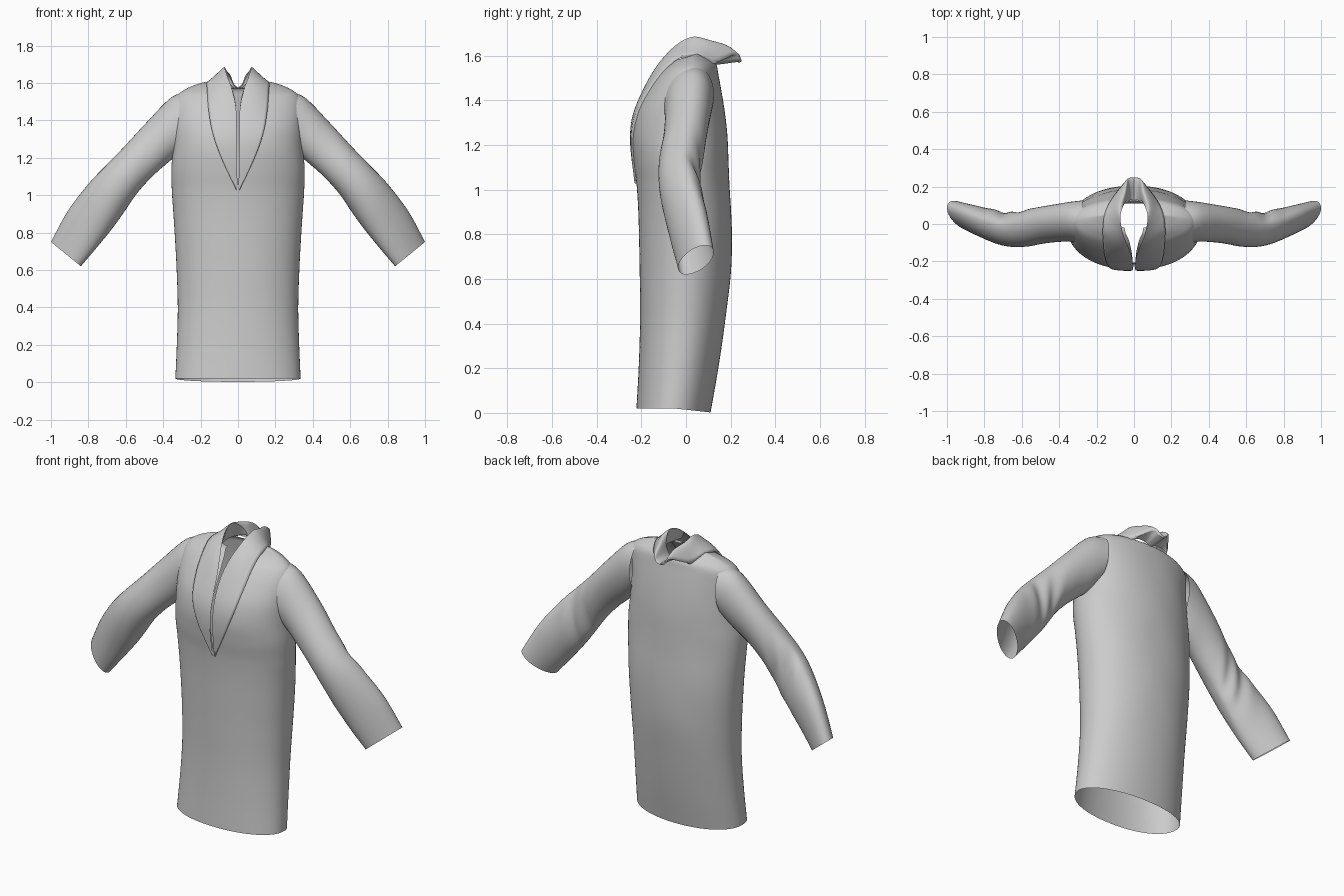
import bpy, bmesh, math
from mathutils import Vector

if "Cube" in bpy.data.objects:
    bpy.data.objects.remove(bpy.data.objects["Cube"])


def resample(rows, steps):
    """Catmull-Rom interpolation of rows of numbers."""
    out = []
    last = len(rows) - 1
    for i in range(last):
        a, b, c, d = (rows[max(i - 1, 0)], rows[i], rows[i + 1], rows[min(i + 2, last)])
        for s in range(steps):
            t = s / steps
            out.append([0.5 * (2 * q + (r - p) * t + (2 * p - 5 * q + 4 * r - w) * t * t
                               + (3 * q - p - 3 * r + w) * t ** 3)
                        for p, q, r, w in zip(a, b, c, d)])
    out.append(list(rows[-1]))
    return out


def sheet(name, grid, closed=False, drop=None, merge=True):
    """Cloth sheet from a grid of points, mirrored over x."""
    bm = bmesh.new()
    vs = [[bm.verts.new(p) for p in row] for row in grid]
    n = len(grid[0])
    for r0, r1 in zip(vs, vs[1:]):
        for j in range(n if closed else n - 1):
            k = (j + 1) % n
            bm.faces.new((r0[j], r0[k], r1[k], r1[j]))
    if drop:
        gone = [f for f in bm.faces if drop(f.calc_center_median())]
        bmesh.ops.delete(bm, geom=gone, context='FACES')
    bmesh.ops.recalc_face_normals(bm, faces=bm.faces)
    me = bpy.data.meshes.new(name)
    bm.to_mesh(me)
    bm.free()
    ob = bpy.data.objects.new(name, me)
    bpy.context.collection.objects.link(ob)
    for f in me.polygons:
        f.use_smooth = True
    mod = ob.modifiers.new("mirror", 'MIRROR')
    mod.use_mirror_merge = merge
    mod.merge_threshold = 0.001
    return ob


# Body: z, half width, front y, back y, slit half gap, front dip, back dip
body = [
    (0.02, .335, -.222, .110, 0, 0, .018),
    (0.20, .327, -.212, .143, 0, 0, .008),
    (0.40, .322, -.206, .175, 0, 0, 0),
    (0.60, .328, -.207, .198, 0, 0, 0),
    (0.77, .337, -.210, .204, 0, 0, 0),
    (0.91, .346, -.214, .203, 0, 0, 0),
    (1.03, .354, -.222, .197, 0, 0, 0),
    (1.14, .353, -.236, .190, .007, 0, 0),
    (1.25, .343, -.243, .182, .008, 0, 0),
    (1.36, .340, -.222, .170, .008, 0, 0),
    (1.46, .336, -.168, .157, .010, 0, .003),
    (1.53, .315, -.114, .147, .020, 0, .01),
    (1.57, .260, -.080, .142, .030, .01, .018),
    (1.60, .175, -.048, .134, .045, .02, .032),
    (1.612, .105, -.020, .125, .050, .03, .040),
]
N = 48
E = 2 / 2.1
grid = []
for z, w, yf, yb, g, df, db in resample(body, 6):
    g = max(g, 0)
    yc, h = (yf + yb) / 2, (yb - yf) / 2
    row = []
    for j in range(N + 1):
        t = math.pi * j / N
        s, c = max(math.sin(t), 0), -math.cos(t)
        if j in (0, N):
            s = 0
        x = w * s ** E + g * (1 - j / N)
        cy = math.copysign(abs(c) ** E, c)
        back = max(c, 0)
        # soft drape folds across the back
        fold = back * (.004 * s * math.sin(14 * z + 9 * x) + .003 * math.sin(11 * z))
        row.append((x, yc + h * cy + fold * min(1, z), z - (db if c > 0 else df) * abs(c)))
    grid.append(row)
sheet("body", grid, drop=lambda p: p.x > .3 and 1.28 < p.z < 1.5 and abs(p.y - .012) < .06)

# Sleeves: upper edge x z, lower edge x z, upper y, lower y, front and back depth
sleeve = [
    (.270, 1.555, .290, 1.25, .03, .00, .120, .110),
    (.360, 1.520, .350, 1.195, .03, .00, .108, .100),
    (.490, 1.388, .450, 1.108, .02, -.02, .100, .095),
    (.610, 1.258, .540, 1.010, .00, -.02, .110, .090),
    (.710, 1.155, .605, .915, -.01, -.01, .112, .085),
    (.800, 1.060, .670, .825, .01, -.01, .105, .080),
    (.910, .915, .755, .720, .05, -.01, .085, .075),
    (1.00, .750, .840, .620, .085, .00, .065, .070),
]
M = 40
grid = []
rows = resample(sleeve, 8)
for i, (px, pz, qx, qz, py, qy, tf, tb) in enumerate(rows):
    p, q = Vector((px, py, pz)), Vector((qx, qy, qz))
    v = i / (len(rows) - 1)
    row = []
    for j in range(M):
        t = 2 * math.pi * j / M
        c, s = math.cos(t), math.sin(t)
        pt = (p + q) / 2 + (p - q) / 2 * c
        pt.y += s * (tb if s > 0 else tf)
        # crumple behind the elbow
        bend = math.exp(-((v - .58) / .15) ** 2)
        pt.y += max(s, 0) * bend * (.007 * math.sin(36 * v + 3 * c) - .016)
        row.append(pt)
    grid.append(row)
sheet("sleeve", grid, closed=True, merge=False)

# Collar and lapels: inner edge xyz, outer edge xyz, mid bulge y z
collar = [
    (.004, -.228, 1.03, .007, -.231, 1.03, 0, 0),
    (.008, -.249, 1.20, .088, -.246, 1.20, -.002, 0),
    (.008, -.238, 1.33, .135, -.230, 1.33, -.005, 0),
    (.010, -.185, 1.46, .157, -.168, 1.45, -.008, .002),
    (.030, -.125, 1.56, .165, -.090, 1.55, -.010, .008),
    (.055, -.065, 1.63, .167, -.020, 1.60, -.006, .008),
    (.070, .000, 1.675, .155, .060, 1.605, 0, .010),
    (.070, .060, 1.682, .118, .138, 1.578, .006, .024),
    (.046, .118, 1.635, .050, .225, 1.610, 0, .028),
    (.020, .127, 1.585, .026, .246, 1.585, 0, .012),
    (.000, .130, 1.572, .000, .248, 1.574, 0, .002),
]
K = 10
grid = []
for ix, iy, iz, ox, oy, oz, by, bz in resample(collar, 8):
    row = []
    for j in range(K + 1):
        u = j / K
        b = 4 * u * (1 - u)
        row.append((max(ix + (ox - ix) * u, 0), iy + (oy - iy) * u + by * b,
                    iz + (oz - iz) * u + bz * b))
    # turned-under outer edge
    e = Vector(row[-1])
    row.append((e.x * .985, e.y * .95, e.z - .008))
    grid.append(row)
sheet("collar", grid)

# Neck band inside the collar and the underside joining collar to neckline
band, under = [], []
for ix, iy, iz, ox, oy, oz, by, bz in resample(collar[5:], 8):
    ix, ox = max(ix, 0), max(ox, 0)
    low = Vector((ix * 1.3, iy + .005, min(iz, 1.60) - .01))
    band.append([Vector((ix, iy, iz)).lerp(low, k / 4) for k in range(5)])
    root = Vector((ox * .97, min(oy, .136), min(oz - .015, 1.575)))
    under.append([Vector((ox, oy, oz)).lerp(root, k / 4) for k in range(5)])
sheet("neck_band", band)
sheet("collar_underside", under)
